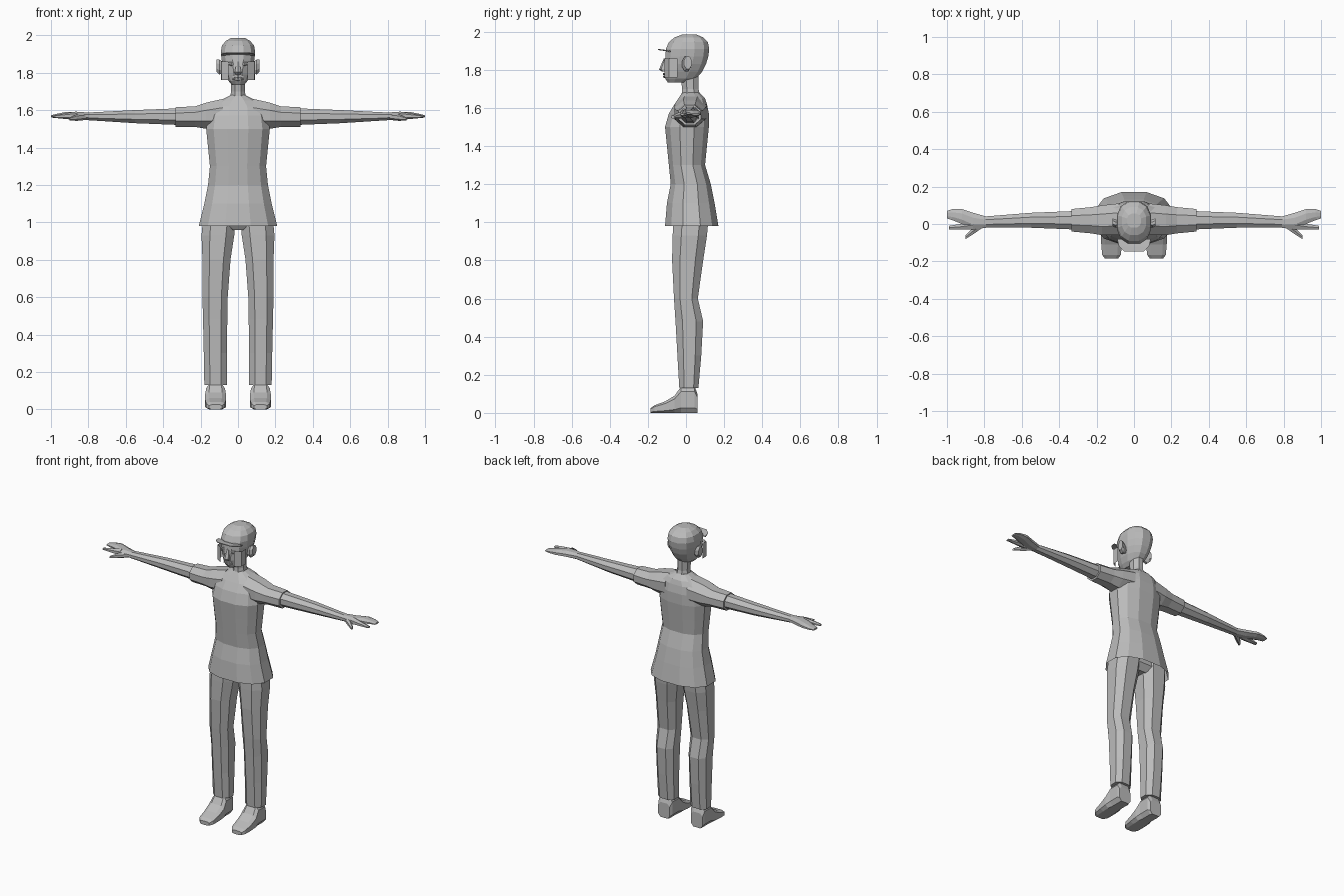
import bpy
import bmesh
import math

cube = bpy.data.objects.get("Cube")
if cube:
    bpy.data.objects.remove(cube, do_unlink=True)

grey = bpy.data.materials.new("plain_grey")
grey.use_nodes = True
colour = (.5, .5, .5, 1)
grey.diffuse_color = colour
grey.node_tree.nodes["Principled BSDF"].inputs["Base Color"].default_value = colour

X, Y, Z = range(3)


def level(z, outer, front, back, inner=None):
    """Horizontal section; symmetric in x unless an inner edge is given."""
    return Z, z, (-outer if inner is None else inner, outer), (front, back)


def slice_across(x, front, back, bottom, top):
    """Section facing sideways, for parts that run along x."""
    return X, x, (front, back), (bottom, top)


def slice_along(y, outer, top, inner=None, bottom=0):
    """Section facing forwards, for parts that run along y."""
    return Y, y, (-outer if inner is None else inner, outer), (bottom, top)


def finish(name, bm, paired):
    """Turn a bmesh into a flat shaded object, mirrored across x if paired."""
    bmesh.ops.recalc_face_normals(bm, faces=bm.faces)
    mesh = bpy.data.meshes.new(name)
    bm.to_mesh(mesh)
    bm.free()
    mesh.materials.append(grey)
    obj = bpy.data.objects.new(name, mesh)
    bpy.context.collection.objects.link(obj)
    if paired:
        mirror = obj.modifiers.new("Mirror", "MIRROR")
        mirror.use_mirror_merge = False


def loft(name, *sections, sides=8, square=1, paired=False, open_start=False):
    """Skin a row of rounded sections; a lower square makes boxier corners."""
    bm = bmesh.new()
    limit = math.cos(math.pi / sides) ** square

    def place(span, value):
        bulge = math.copysign(abs(value) ** square, value) / limit
        return (span[0] + span[1]) / 2 + (span[1] - span[0]) / 2 * bulge

    loops = []
    for axis, position, across, along in sections:
        loop = []
        for i in range(sides):
            angle = math.tau * (i + .5) / sides
            co = [place(across, math.cos(angle)), place(along, math.sin(angle))]
            co.insert(axis, position)
            loop.append(bm.verts.new(co))
        loops.append(loop)
    for lower, upper in zip(loops, loops[1:]):
        for i in range(sides):
            j = (i + 1) % sides
            bm.faces.new((lower[i], lower[j], upper[j], upper[i]))
    if not open_start:
        bm.faces.new(loops[0])
    bm.faces.new(loops[-1])
    finish(name, bm, paired)


# Tunic, flared and open at the hem
loft("tunic",
     level(z=.98, outer=.21, front=-.11, back=.17),
     level(z=1.1, outer=.18, front=-.1, back=.15),
     level(z=1.2, outer=.16, front=-.08, back=.13),
     level(z=1.3, outer=.15, front=-.09, back=.1),
     level(z=1.4, outer=.16, front=-.1, back=.11),
     level(z=1.5, outer=.17, front=-.11, back=.12),
     level(z=1.57, outer=.16, front=-.09, back=.12),
     level(z=1.62, outer=.15, front=-.06, back=.11),
     level(z=1.65, outer=.1, front=-.04, back=.1),
     level(z=1.68, outer=.04, front=-.02, back=.07),
     sides=12, square=.85, open_start=True)

# Short sleeves growing out of the shoulders
loft("sleeve",
     slice_across(x=.08, front=-.06, back=.11, bottom=1.5, top=1.66),
     slice_across(x=.17, front=-.06, back=.1, bottom=1.5, top=1.64),
     slice_across(x=.23, front=-.05, back=.09, bottom=1.51, top=1.62),
     slice_across(x=.335, front=-.04, back=.08, bottom=1.51, top=1.615),
     paired=True)

# Bare arms
loft("arm",
     slice_across(x=.3, front=-.03, back=.07, bottom=1.52, top=1.61),
     slice_across(x=.55, front=-.02, back=.06, bottom=1.53, top=1.6),
     slice_across(x=.8, front=-.02, back=.04, bottom=1.546, top=1.587),
     paired=True)

# Hands: palm with grouped fingers, forefinger and thumb
loft("palm_and_fingers",
     slice_across(x=.79, front=-.02, back=.04, bottom=1.547, top=1.587),
     slice_across(x=.86, front=-.03, back=.06, bottom=1.55, top=1.59),
     slice_across(x=.92, front=0, back=.08, bottom=1.555, top=1.59),
     slice_across(x=.97, front=.02, back=.08, bottom=1.56, top=1.58),
     slice_across(x=1, front=.03, back=.07, bottom=1.562, top=1.572),
     paired=True)
loft("forefinger",
     slice_across(x=.86, front=-.03, back=.02, bottom=1.55, top=1.59),
     slice_across(x=.93, front=-.03, back=0, bottom=1.555, top=1.58),
     slice_across(x=.99, front=-.03, back=-.01, bottom=1.56, top=1.57),
     sides=6, paired=True)
loft("thumb",
     slice_across(x=.81, front=-.02, back=.01, bottom=1.55, top=1.58),
     slice_across(x=.86, front=-.055, back=-.02, bottom=1.545, top=1.575),
     slice_across(x=.9, front=-.08, back=-.06, bottom=1.545, top=1.56),
     sides=6, paired=True)

# Hips closing the trousers under the tunic
loft("hips",
     level(z=.96, outer=.06, front=-.04, back=.08),
     level(z=1, outer=.16, front=-.07, back=.11),
     level(z=1.15, outer=.13, front=-.06, back=.1))

# Trouser legs
loft("trouser_leg",
     level(z=.13, inner=.06, outer=.18, front=-.035, back=.065),
     level(z=.3, inner=.06, outer=.183, front=-.045, back=.08),
     level(z=.48, inner=.057, outer=.187, front=-.055, back=.09),
     level(z=.6, inner=.055, outer=.19, front=-.063, back=.062),
     level(z=.8, inner=.04, outer=.19, front=-.073, back=.09),
     level(z=.93, inner=.02, outer=.195, front=-.07, back=.11),
     level(z=1.04, inner=.01, outer=.185, front=-.065, back=.12),
     square=.8, paired=True)

# Shoes with ankles
loft("shoe",
     slice_along(y=.06, inner=.08, outer=.165, top=.1),
     slice_along(y=.045, inner=.07, outer=.17, top=.14),
     slice_along(y=-.025, inner=.07, outer=.17, top=.14),
     slice_along(y=-.06, inner=.063, outer=.177, top=.09),
     slice_along(y=-.11, inner=.065, outer=.175, top=.06),
     slice_along(y=-.165, inner=.07, outer=.17, top=.04),
     slice_along(y=-.185, inner=.085, outer=.155, top=.025),
     square=.55, paired=True)

# Neck
loft("neck",
     level(z=1.65, outer=.045, front=-.025, back=.078),
     level(z=1.7, outer=.037, front=-.02, back=.065),
     level(z=1.78, outer=.038, front=-.03, back=.065))

# Head
loft("head",
     level(z=1.733, outer=.03, front=-.095, back=0),
     level(z=1.755, outer=.05, front=-.11, back=.055),
     level(z=1.79, outer=.067, front=-.114, back=.085),
     level(z=1.83, outer=.08, front=-.112, back=.105),
     level(z=1.87, outer=.088, front=-.108, back=.117),
     level(z=1.91, outer=.092, front=-.105, back=.122),
     level(z=1.945, outer=.086, front=-.09, back=.115),
     level(z=1.97, outer=.065, front=-.06, back=.09),
     level(z=1.985, outer=.038, front=-.02, back=.055),
     sides=12, square=.85)

# Face: nose, lips and eyelids
loft("nose",
     level(z=1.79, outer=.016, front=-.125, back=-.1),
     level(z=1.803, outer=.018, front=-.138, back=-.1),
     level(z=1.86, outer=.007, front=-.115, back=-.1),
     sides=6)
for name, height in (("lower_lip", 1.763), ("upper_lip", 1.777)):
    corners = [slice_across(x=side, front=-.11, back=-.1, bottom=height, top=height + .005)
               for side in (-.03, .03)]
    middle = slice_across(x=0, front=-.12, back=-.1, bottom=height - .006, top=height + .008)
    loft(name, corners[0], middle, corners[1], sides=6)
loft("eyelid",
     slice_across(x=.018, front=-.11, back=-.1, bottom=1.842, top=1.85),
     slice_across(x=.035, front=-.113, back=-.1, bottom=1.837, top=1.857),
     slice_across(x=.058, front=-.1, back=-.09, bottom=1.845, top=1.853),
     sides=6, paired=True)

# Ears
loft("ear",
     slice_across(x=.07, front=-.01, back=.015, bottom=1.8, top=1.85),
     slice_across(x=.1, front=-.02, back=.025, bottom=1.79, top=1.87),
     slice_across(x=.116, front=-.01, back=.03, bottom=1.805, top=1.87),
     paired=True)

# Thin brim over the brow
loft("brim",
     slice_along(y=-.08, outer=.09, bottom=1.892, top=1.9),
     slice_along(y=-.12, outer=.08, bottom=1.9, top=1.906),
     slice_along(y=-.148, outer=.05, bottom=1.904, top=1.909),
     sides=6, square=.5)

# Thin hanging panels beside the cheeks
panel = bmesh.new()
low, high = ([panel.verts.new((x, y, z)) for x, y in ((.05, -.114), (.088, -.09), (.09, -.045))]
             for z in (1.76, 1.86))
for i in range(len(low) - 1):
    panel.faces.new((low[i], low[i + 1], high[i + 1], high[i]))
finish("cheek_panel", panel, True)
